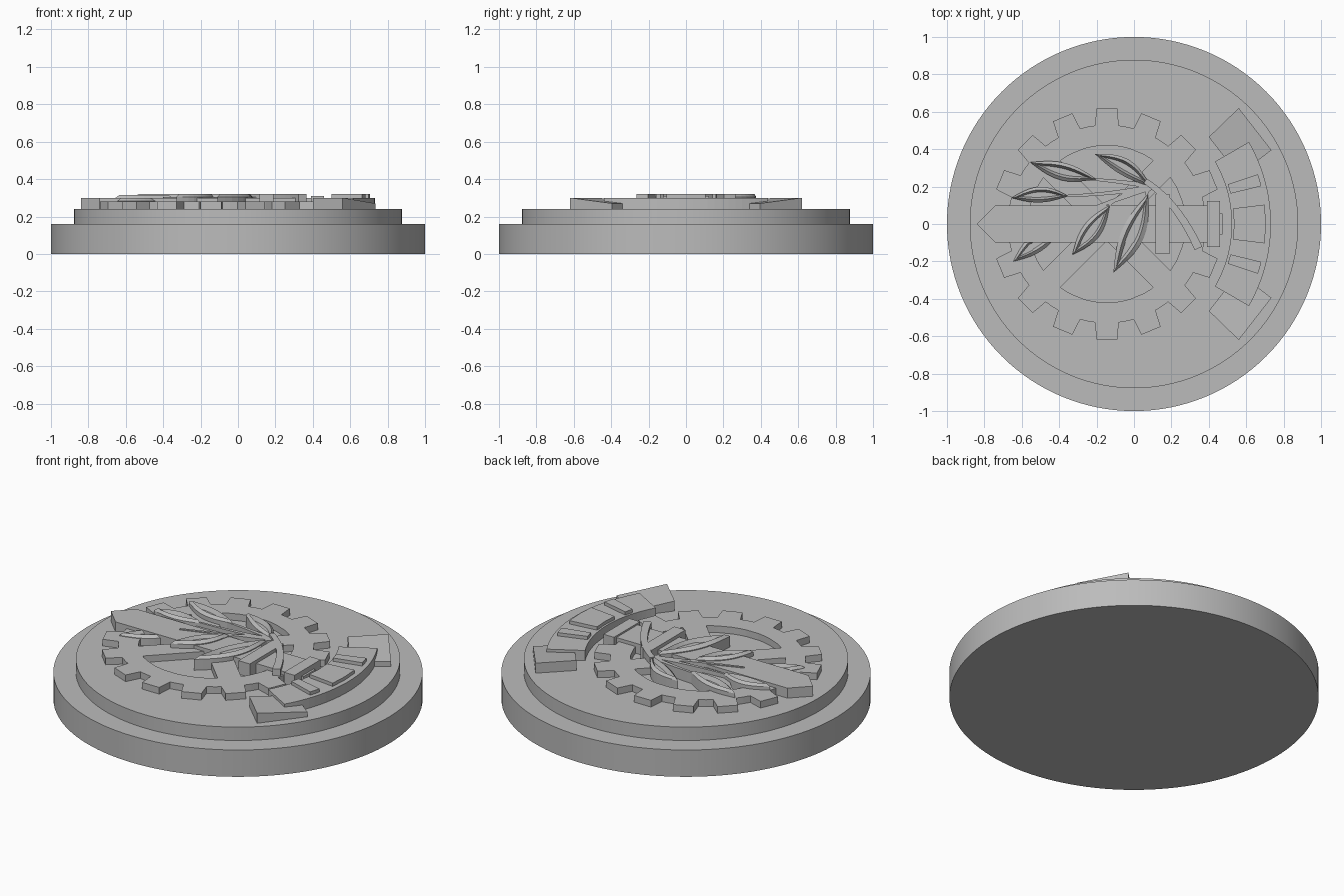
import bpy, bmesh
from math import sin, cos, pi, radians
from mathutils import Vector

cube = bpy.data.objects.get("Cube")
if cube:
    bpy.data.objects.remove(cube)

grey = bpy.data.materials.new("plain grey")
grey.use_nodes = True
grey.diffuse_color = (0.5, 0.5, 0.5, 1)
bsdf = grey.node_tree.nodes["Principled BSDF"]
bsdf.inputs["Base Color"].default_value = (0.5, 0.5, 0.5, 1)
bsdf.inputs["Roughness"].default_value = 0.7

FLOOR = 0.23          # reliefs sink slightly into the upper disc
GEAR_X = -0.145       # shared centre of gear and ribbon


def finish(name, bm, smooth=False):
    bmesh.ops.recalc_face_normals(bm, faces=bm.faces)
    mesh = bpy.data.meshes.new(name)
    bm.to_mesh(mesh)
    bm.free()
    mesh.materials.append(grey)
    obj = bpy.data.objects.new(name, mesh)
    bpy.context.collection.objects.link(obj)
    if smooth:
        bpy.ops.object.select_all(action='DESELECT')
        obj.select_set(True)
        bpy.context.view_layer.objects.active = obj
        bpy.ops.object.shade_smooth_by_angle(angle=radians(30))
    return obj


def loft(name, loops, smooth=False):
    """Join stacked closed loops and cap both ends."""
    bm = bmesh.new()
    rings = [[bm.verts.new(p) for p in loop] for loop in loops]
    n = len(rings[0])
    for a, b in zip(rings, rings[1:]):
        for i in range(n):
            j = (i + 1) % n
            bm.faces.new((a[i], a[j], b[j], b[i]))
    bm.faces.new(rings[0])
    bm.faces.new(rings[-1])
    return finish(name, bm, smooth)


def prism(name, pts, top, bottom=FLOOR, smooth=False):
    """Extrude an outline; points may carry their own top height."""
    return loft(name, [[(p[0], p[1], bottom) for p in pts],
                       [(p[0], p[1], p[2] if len(p) > 2 else top) for p in pts]], smooth)


def block(name, x0, x1, half_y, top, bottom=FLOOR):
    prism(name, [(x0, -half_y), (x1, -half_y), (x1, half_y), (x0, half_y)], top, bottom)


def strip(name, outer, inner, top, bottom=FLOOR, closed=False):
    """Solid band between two matching rails."""
    bm = bmesh.new()
    rows = [[bm.verts.new((p[0], p[1], z)) for p, z in
             ((o, bottom), (o, top), (i, top), (i, bottom))]
            for o, i in zip(outer, inner)]
    pairs = list(zip(rows, rows[1:]))
    if closed:
        pairs.append((rows[-1], rows[0]))
    else:
        bm.faces.new(rows[0])
        bm.faces.new(rows[-1])
    for a, b in pairs:
        for k in range(4):
            m = (k + 1) % 4
            bm.faces.new((a[k], a[m], b[m], b[k]))
    return finish(name, bm)


def polar(r, a, cx=GEAR_X):
    return (cx + r * cos(a), r * sin(a))


# Stepped round base
circle = [polar(1, 2 * pi * i / 128, 0) for i in range(128)]
prism("base_disc", circle, 0.16, 0, True)
prism("upper_disc", [(x * 0.878, y * 0.878) for x, y in circle], 0.24, 0.15, True)

# Gear ring with sixteen teeth
outer, inner = [], []
for t in range(16):
    mid = 2 * pi * t / 16
    for da, r in ((-0.12, 0.53), (-0.09, 0.62), (0.09, 0.62), (0.12, 0.53), (pi / 16, 0.53)):
        outer.append(polar(r, mid + da))
        inner.append(polar(0.42, mid + da))
strip("gear_ring", outer, inner, 0.28, closed=True)

# Crossed gear spokes
for k, name in ((1, "gear_spoke_a"), (-1, "gear_spoke_b")):
    along = Vector((1, k)).normalized()
    side = Vector((-along.y, along.x)) * 0.064
    mid = Vector((GEAR_X, 0))
    along *= 0.45
    prism(name, [mid + along + side, mid - along + side,
                 mid - along - side, mid + along - side], 0.28)

# Sword
prism("sword_blade", [(-0.84, 0), (-0.74, -0.1), (0.13, -0.1), (0.13, 0.1), (-0.74, 0.1)], 0.3)
block("sword_guard", 0.115, 0.19, 0.16, 0.32)
block("sword_grip", 0.18, 0.4, 0.1, 0.3)
block("sword_pommel", 0.39, 0.46, 0.123, 0.31)

# Curved ribbon and its folded tails
angles = [radians(-30 + 60 * i / 24) for i in range(25)]
strip("ribbon_band", [polar(0.877, a) for a in angles], [polar(0.667, a) for a in angles], 0.3)
for s, name in ((1, "ribbon_tail_left"), (-1, "ribbon_tail_right")):
    prism(name, [(0.4, 0.465 * s, 0.3), (0.56, 0.62 * s, 0.3),
                 (0.735, 0.395 * s, 0.27), (0.56, 0.26 * s, 0.27)], 0.3)

# Plain raised pads on the ribbon
for deg, half in ((-16, 2.2), (0, 7), (16, 2.2)):
    arc = [radians(deg + half * k) for k in (-1, 0, 1)]
    strip("ribbon_pad", [polar(0.85, a) for a in arc], [polar(0.68, a) for a in arc], 0.32, 0.29)


def leaf(name, base, tip, half_width, bend, top):
    """Pointed leaf with a sloped rim and a sunken centre slit."""
    base, tip = Vector(base), Vector(tip)
    axis = tip - base
    side = Vector((-axis.y, axis.x)).normalized()

    def loop(length, width, z):
        pts = []
        for s in (1, -1):
            for i in range(10):
                u = i / 10 if s > 0 else 1 - i / 10
                t = 0.5 + (u - 0.5) * length
                offset = s * half_width * width * sin(pi * u) + bend * sin(pi * t)
                p = base + axis * t + side * offset
                pts.append((p.x, p.y, z))
        return pts

    loft(name, [loop(1, 1, FLOOR), loop(1, 1, top - 0.015), loop(0.86, 0.62, top),
                loop(0.68, 0.34, top - 0.025)])


def stem(name, a, control, b, width0, width1, top):
    """Tapering stem along a quadratic curve."""
    a, c, b = Vector(a), Vector(control), Vector(b)
    rails = ([], [])
    for i in range(11):
        t = i / 10
        p = a * (1 - t) ** 2 + c * 2 * t * (1 - t) + b * t * t
        d = ((c - a) * (1 - t) + (b - c) * t).normalized()
        n = Vector((-d.y, d.x)) * (width0 + (width1 - width0) * t) / 2
        rails[0].append(p + n)
        rails[1].append(p - n)
    strip(name, rails[0], rails[1], top)


# Branch: main stem, twigs and six leaves
stem("main_stem", (0.06, 0.23), (0.23, 0.12), (0.345, -0.13), 0.03, 0.045, 0.32)
twigs = [((-0.24, 0.24), (-0.08, 0.23)), ((-0.36, 0.15), (-0.1, 0.16)),
         ((-0.4, 0.02), (-0.12, 0.12)), ((-0.14, 0.09), (-0.08, 0.17)),
         ((0.07, 0.15), (0.06, 0.18))]
for start, control in twigs:
    stem("twig", start, control, (0.1, 0.2), 0.012, 0.028, 0.305)

leaf("leaf_top", (0.09, 0.2), (-0.21, 0.375), 0.045, -0.02, 0.32)
leaf("leaf_upper", (-0.2, 0.24), (-0.555, 0.33), 0.047, 0.005, 0.32)
leaf("leaf_middle", (-0.35, 0.15), (-0.655, 0.14), 0.042, -0.012, 0.315)
leaf("leaf_low", (-0.38, -0.02), (-0.645, -0.2), 0.048, -0.01, 0.298)
leaf("leaf_inner", (-0.13, 0.1), (-0.33, -0.165), 0.05, 0.005, 0.32)
leaf("leaf_front", (0.075, 0.16), (-0.11, -0.26), 0.062, 0.012, 0.32)
